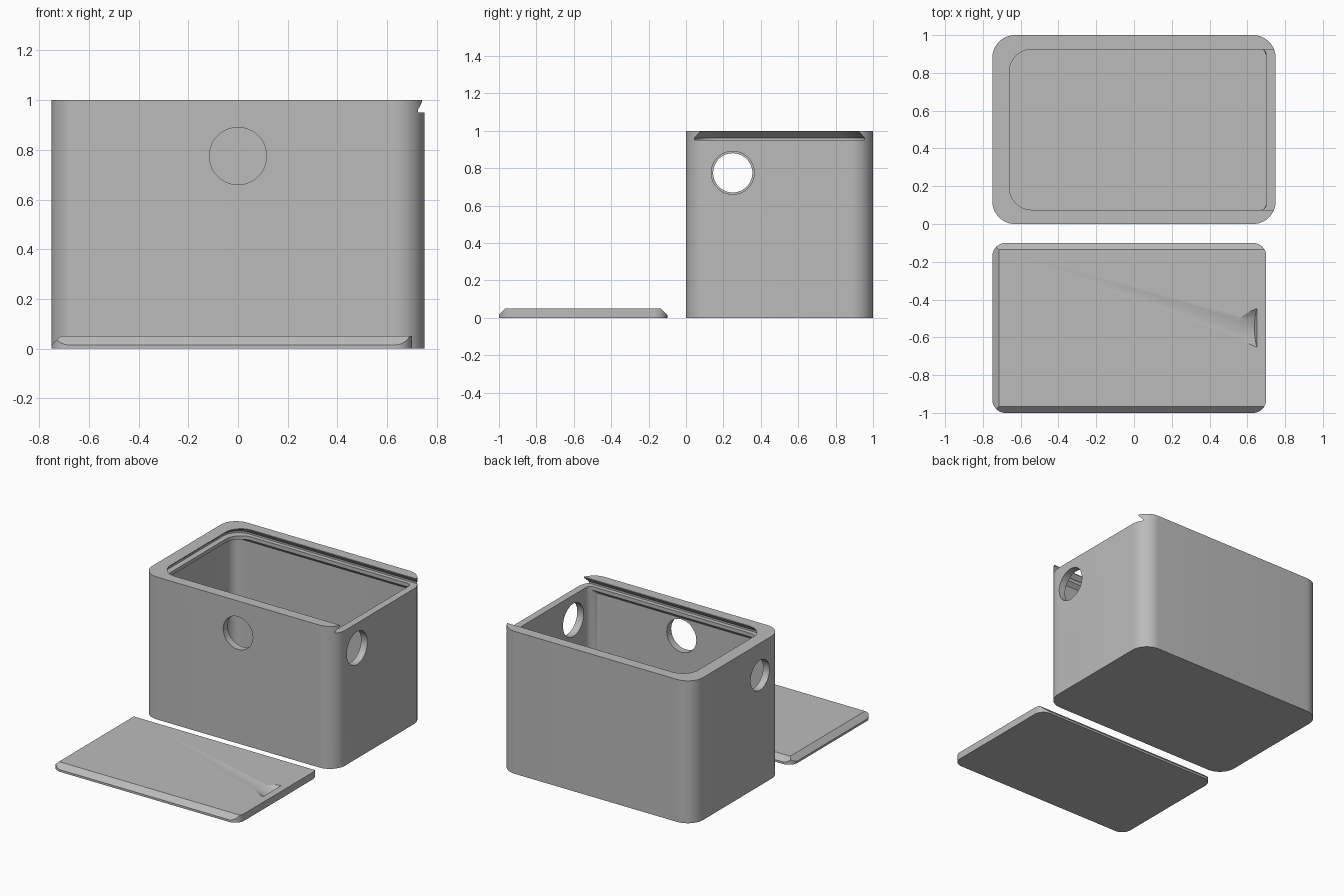
import bpy, bmesh
from math import sin, cos, pi, radians
from mathutils import Vector, Matrix

cube = bpy.data.objects.get("Cube")
if cube:
    bpy.data.objects.remove(cube, do_unlink=True)

grey = bpy.data.materials.new("plain_grey")
grey.use_nodes = True
grey.diffuse_color = (0.5, 0.5, 0.5, 1)
for node in grey.node_tree.nodes:
    if node.type == 'BSDF_PRINCIPLED':
        node.inputs["Base Color"].default_value = (0.5, 0.5, 0.5, 1)


def make_object(name, bm):
    bmesh.ops.recalc_face_normals(bm, faces=bm.faces)
    mesh = bpy.data.meshes.new(name)
    bm.to_mesh(mesh)
    bm.free()
    mesh.materials.append(grey)
    obj = bpy.data.objects.new(name, mesh)
    bpy.context.collection.objects.link(obj)
    return obj


def rounded_outline(x0, x1, y0, y1, r_left, r_right, steps=12):
    corners = [(x1, y1, -1, -1, r_right), (x0, y1, 1, -1, r_left),
               (x0, y0, 1, 1, r_left), (x1, y0, -1, 1, r_right)]
    points = []
    for i, (x, y, sx, sy, r) in enumerate(corners):
        for k in range(steps + 1):
            a = (i + k / steps) * pi / 2
            points.append((x + sx * r + r * cos(a), y + sy * r + r * sin(a)))
    return points


def loft(sections):
    """Stack rounded rectangles: each section is (height, outline arguments)."""
    bm = bmesh.new()
    rings = [[bm.verts.new((x, y, z)) for x, y in rounded_outline(*shape)]
             for z, shape in sections]
    n = len(rings[0])
    for low, high in zip(rings, rings[1:]):
        for i in range(n):
            j = (i + 1) % n
            bm.faces.new((low[i], low[j], high[j], high[i]))
    bm.faces.new(rings[0][::-1])
    bm.faces.new(rings[-1])
    return bm


def cylinder(name, centre, direction, radius, depth, sides=48):
    bm = bmesh.new()
    turn = Vector(direction).to_track_quat('Z', 'Y').to_matrix().to_4x4()
    bmesh.ops.create_cone(bm, cap_ends=True, segments=sides, radius1=radius,
                          radius2=radius, depth=depth,
                          matrix=Matrix.Translation(centre) @ turn)
    return make_object(name, bm)


def cut(obj, cutters):
    for cutter in cutters:
        cutter.hide_render = True
        mod = obj.modifiers.new("cut", 'BOOLEAN')
        mod.operation = 'DIFFERENCE'
        mod.solver = 'EXACT'
        mod.object = cutter
    graph = bpy.context.evaluated_depsgraph_get()
    mesh = bpy.data.meshes.new_from_object(obj.evaluated_get(graph))
    obj.modifiers.clear()
    obj.data = mesh
    for cutter in cutters:
        bpy.data.objects.remove(cutter, do_unlink=True)


def smooth(obj):
    bpy.ops.object.select_all(action='DESELECT')
    obj.select_set(True)
    bpy.context.view_layer.objects.active = obj
    bpy.ops.object.shade_smooth_by_angle(angle=radians(25))


# Box body
body = (-0.75, 0.75, 0, 1, 0.12, 0.12)
box = make_object("box", loft([(0, body), (1, body)]))

# Inside space, narrowing to a ledge under the lid channel
inside = (-0.70, 0.70, 0.05, 0.95, 0.07, 0.07)
ledge = (-0.66, 0.70, 0.075, 0.925, 0.12, 0.03)
cavity = make_object("cavity_cutter", loft([(0.05, inside), (0.90, inside),
                                            (0.925, ledge), (0.97, ledge)]))

# Dovetail channel, open at one end
wide = (-0.70, 0.95, 0.045, 0.955, 0.12, 0.05)
narrow = (-0.66, 0.95, 0.075, 0.925, 0.12, 0.05)
channel = make_object("channel_cutter", loft([(0.95, wide), (0.962, wide),
                                              (0.995, narrow), (1.05, narrow)]))

# Round holes in the front and both ends
front_hole = cylinder("front_hole", (0, 0, 0.775), (0, 1, 0), 0.115, 0.3)
left_hole = cylinder("left_hole", (0.75, 0.25, 0.775), (1, 0, 0), 0.115, 0.3)
right_hole = cylinder("right_hole", (-0.75, 0.25, 0.775), (1, 0, 0), 0.105, 0.3)
cut(box, [cavity, channel, front_hole, left_hole, right_hole])
smooth(box)

# Sliding lid, with three bevelled edges
slab = (-0.75, 0.70, -1, -0.10, 0.07, 0.07)
bm = loft([(0, slab), (0.05, slab)])
for point, normal in [((-0.75, 0, 0.015), (-1, 0, 1)),
                      ((0, -1, 0.015), (0, -1, 1)),
                      ((0, -0.10, 0.015), (0, 1, 1))]:
    bmesh.ops.bisect_plane(bm, geom=bm.verts[:] + bm.edges[:] + bm.faces[:],
                           dist=1e-5, plane_co=point, plane_no=normal,
                           clear_outer=True)
    bmesh.ops.holes_fill(bm, edges=[e for e in bm.edges if e.is_boundary])
lid = make_object("sliding_lid", bm)

# Thumb notch, scooped by a tilted cylinder
tilt, radius, length = radians(19), 0.16, 0.5
axis = Vector((-cos(tilt), 0, sin(tilt)))
up = Vector((sin(tilt), 0, cos(tilt)))
centre = Vector((0.638, -0.55, 0.015)) + up * radius + axis * length / 2
cut(lid, [cylinder("notch_cutter", centre, axis, radius, length, 64)])
smooth(lid)
